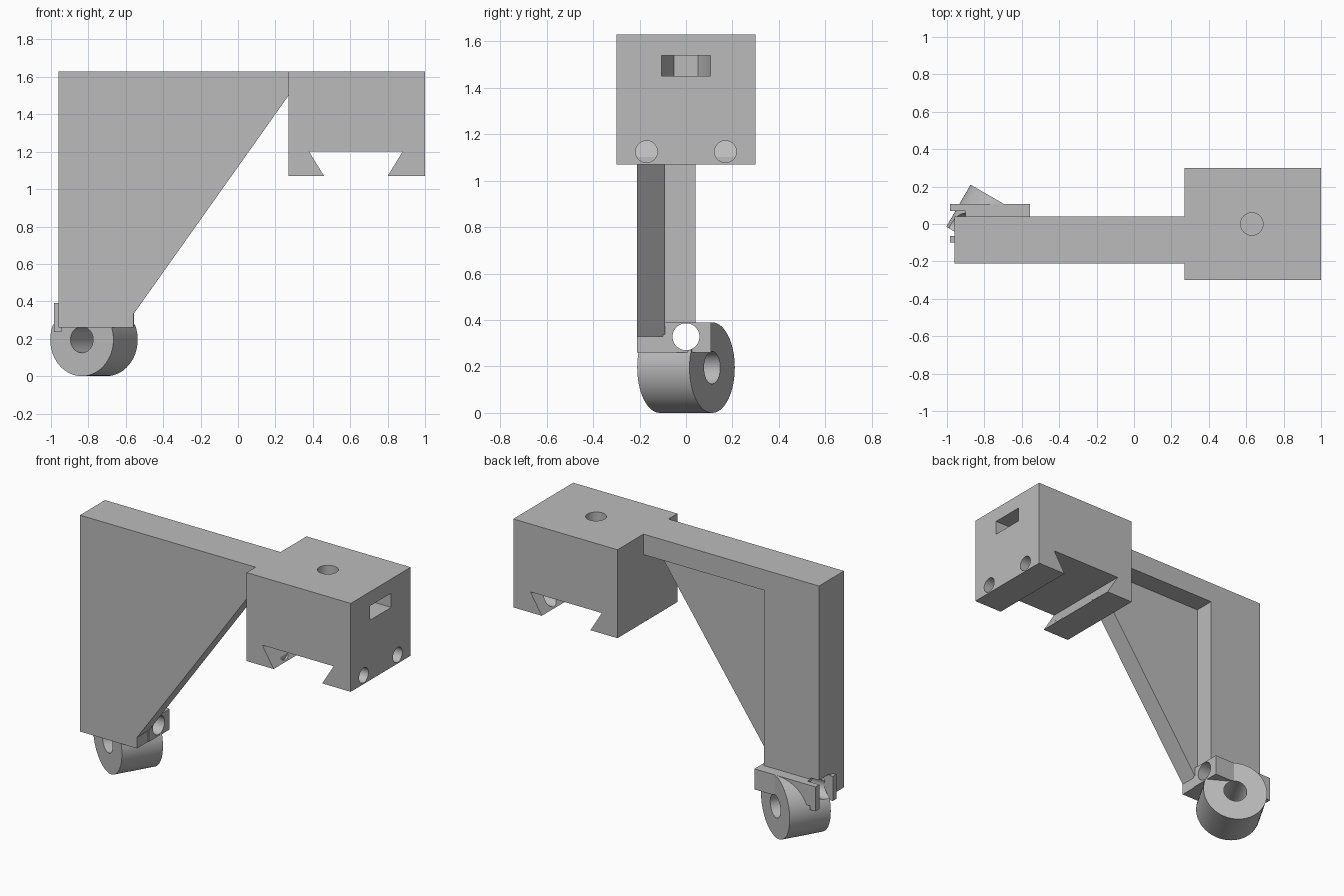
import bpy, bmesh, math
from mathutils import Vector

cube = bpy.data.objects.get("Cube")
if cube:
    bpy.data.objects.remove(cube, do_unlink=True)

grey = bpy.data.materials.new("plain_grey")
grey.use_nodes = True
colour = (0.5, 0.5, 0.5, 1)
grey.diffuse_color = colour
grey.node_tree.nodes["Principled BSDF"].inputs["Base Color"].default_value = colour


def prism(name, outline, axis, low, high):
    """Extrude a flat outline along y ((x, z) points) or z ((x, y) points)."""
    bm = bmesh.new()
    place = (lambda a, b: (a, low, b)) if axis == "y" else (lambda a, b: (a, b, low))
    face = bm.faces.new([bm.verts.new(place(a, b)) for a, b in outline])
    step = Vector((0, high - low, 0)) if axis == "y" else Vector((0, 0, high - low))
    new = bmesh.ops.extrude_face_region(bm, geom=[face])["geom"]
    bmesh.ops.translate(bm, vec=step, verts=[v for v in new if isinstance(v, bmesh.types.BMVert)])
    bmesh.ops.recalc_face_normals(bm, faces=bm.faces)
    return finish(name, bm)


def box(name, x, y, z):
    corners = [(x[0], z[0]), (x[1], z[0]), (x[1], z[1]), (x[0], z[1])]
    return prism(name, corners, "y", *y)


def rod(name, start, end, radius):
    """Cylinder between two points."""
    start, end = Vector(start), Vector(end)
    along = end - start
    turn = along.to_track_quat("Z", "Y").to_matrix().to_4x4()
    turn.translation = (start + end) / 2
    bm = bmesh.new()
    bmesh.ops.create_cone(bm, cap_ends=True, segments=64, radius1=radius,
                          radius2=radius, depth=along.length, matrix=turn)
    return finish(name, bm)


def finish(name, bm):
    mesh = bpy.data.meshes.new(name)
    bm.to_mesh(mesh)
    bm.free()
    mesh.materials.append(grey)
    obj = bpy.data.objects.new(name, mesh)
    bpy.context.collection.objects.link(obj)
    return obj


def cut(obj, cutters):
    for cutter in cutters:
        cutter.hide_render = True
        mod = obj.modifiers.new("cut", "BOOLEAN")
        mod.operation, mod.solver, mod.object = "DIFFERENCE", "EXACT", cutter
    bpy.context.view_layer.update()
    graph = bpy.context.evaluated_depsgraph_get()
    mesh = bpy.data.meshes.new_from_object(obj.evaluated_get(graph))
    obj.modifiers.clear()
    obj.data = mesh


# Mounting block with a dovetail channel
block = prism("mounting_block", [
    (0.27, 1.07), (0.46, 1.07), (0.38, 1.2), (0.88, 1.2), (0.8, 1.07),
    (1, 1.07), (1, 1.63), (0.27, 1.63)], "y", -0.3, 0.3)

# Vertical bolt hole, nut slot with a hexagonal end, and two set screw holes
bolt_x, side = 0.63, 0.105
flat = side * math.cos(math.pi / 6)
slot = [(1.1, -side), (1.1, side), (bolt_x, side), (bolt_x - flat, side / 2),
        (bolt_x - flat, -side / 2), (bolt_x, -side)]
block_cutters = [
    rod("bolt_hole", (bolt_x, 0, 1.5), (bolt_x, 0, 1.7), 0.06),
    prism("nut_slot", slot, "z", 1.45, 1.54)]
for y in (-0.17, 0.17):
    block_cutters.append(rod("screw_hole", (0.44, y, 1.125), (1.1, y, 1.125), 0.047))
cut(block, block_cutters)

# Arm: slanted web in front, right-angled stiffening frame behind
web = prism("arm_web", [
    (-0.96, 0.26), (-0.56, 0.26), (-0.56, 0.33), (0.27, 1.5),
    (0.27, 1.63), (-0.96, 1.63)], "y", -0.21, -0.09)
frame = prism("arm_frame", [
    (-0.96, 0.26), (-0.575, 0.26), (-0.575, 1.5), (0.27, 1.5),
    (0.27, 1.63), (-0.96, 1.63)], "y", -0.09, 0.04)

# Clamp body across the foot of the arm
clamp = box("clamp_body", (-0.983, -0.555), (-0.1, 0.108), (0.26, 0.39))
for y in ((-0.1, -0.065), (0.07, 0.108)):
    box("clamp_lip", (-0.983, -0.945), y, (0.235, 0.26))

# Angled ring
front, back = Vector((-0.835, -0.1125, 0.195)), Vector((-0.705, 0.1125, 0.195))
ring = rod("angled_ring", front, back, 0.195)
reach = (back - front) * 0.5

# Bore through the ring, cross hole and open pocket at the end of the clamp
bore = rod("ring_bore", front - reach, back + reach, 0.07)
cross = rod("cross_hole", (-1.2, 0, 0.328), (-0.4, 0, 0.328), 0.058)
pocket = box("end_pocket", (-1.1, -0.9), (-0.065, 0.07), (0.2, 0.4))
cut(ring, [bore, cross])
cut(clamp, [bore, cross, pocket])
cut(frame, [bore, cross, pocket])

# Remove the spent cutters
for cutter in block_cutters + [bore, cross, pocket]:
    bpy.data.objects.remove(cutter, do_unlink=True)

# Smooth the round surfaces, keep the edges sharp
bpy.ops.object.select_all(action="DESELECT")
for obj in (block, clamp, frame, ring):
    obj.select_set(True)
bpy.context.view_layer.objects.active = ring
bpy.ops.object.shade_smooth_by_angle(angle=math.radians(30))
